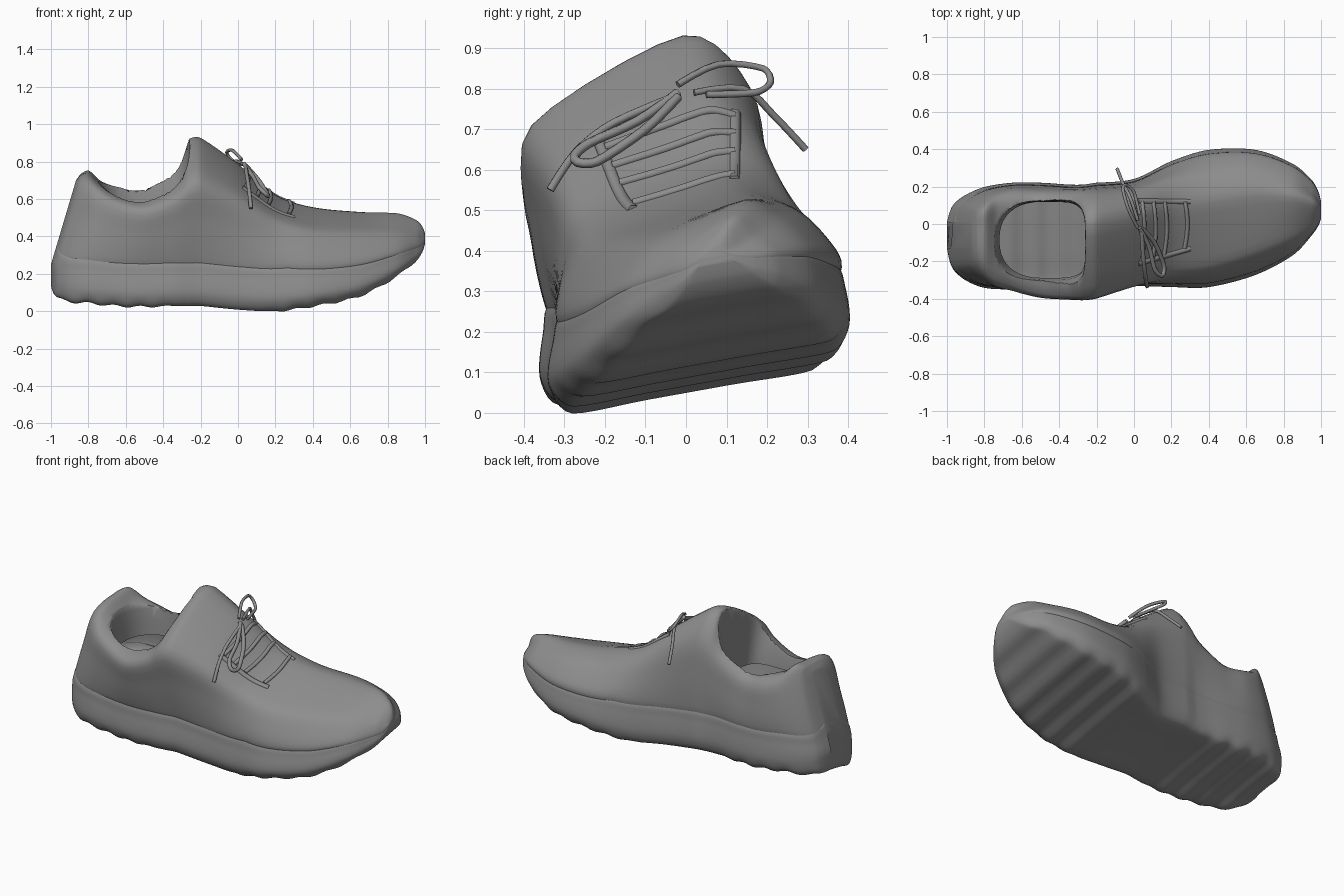
import bpy, bmesh, math
from mathutils import Vector

if "Cube" in bpy.data.objects:
    bpy.data.objects.remove(bpy.data.objects["Cube"])

# Stations: x, sole left y, sole right y, sole bottom z, shoulder left y, shoulder z, shoulder right y, crown z
STATIONS = [
    (-1.00, -.13, .01, .14, -.12, .67, .00, .70),
    (-.985, -.20, .065, .095, -.17, .68, .035, .72),
    (-.96, -.25, .11, .065, -.205, .695, .07, .735),
    (-.90, -.30, .155, .045, -.25, .69, .10, .745),
    (-.80, -.34, .197, .035, -.30, .65, .14, .69),
    (-.65, -.35, .22, .02, -.335, .59, .16, .655),
    (-.50, -.36, .22, .015, -.375, .56, .15, .65),
    (-.35, -.36, .21, .02, -.385, .62, .15, .75),
    (-.27, -.35, .21, .02, -.39, .69, .155, .915),
    (-.20, -.34, .22, .02, -.38, .71, .16, .93),
    (0.00, -.33, .24, .00, -.31, .62, .175, .79),
    (.20, -.335, .335, -.01, -.25, .50, .22, .62),
    (.40, -.335, .395, .015, -.22, .44, .25, .555),
    (.65, -.27, .395, .07, -.14, .43, .27, .53),
    (.85, -.165, .32, .18, -.06, .43, .23, .525),
    (.95, -.06, .235, .265, -.01, .41, .17, .49),
    (.985, -.01, .175, .31, .02, .395, .13, .455),
    (1.00, .03, .12, .355, .04, .39, .10, .415),
]


def smooth_path(points, closed, n):
    """Hermite spline through the points with tangents limited to the shorter neighbour."""
    p = [Vector(q) for q in points]
    count = len(p)

    def at(i):
        return p[i % count] if closed else p[max(0, min(count - 1, i))]

    def tangent(i):
        a, b, c = at(i - 1), at(i), at(i + 1)
        d = c - a
        reach = min((b - a).length, (c - b).length)
        return d * (reach / d.length) if d.length > 1e-6 else d * 0

    out = []
    for i in range(count if closed else count - 1):
        a, b, ta, tb = at(i), at(i + 1), tangent(i), tangent(i + 1)
        for k in range(n):
            t = k / n
            out.append(a * (2*t**3 - 3*t*t + 1) + ta * (t**3 - 2*t*t + t)
                       + b * (3*t*t - 2*t**3) + tb * (t**3 - t*t))
    if not closed:
        out.append(p[-1])
    return out


def clamp(v):
    return max(0.0, min(1.0, v))


def lean(x, y, z):
    """Slant the back of the heel forward towards the collar."""
    return (x + .14 * clamp((-.6 - x) / .4) * clamp((z - .25) / .47), y, z)


# Dark grey of the whole shoe
grey = bpy.data.materials.new("dark_grey")
grey.diffuse_color = (.27, .27, .27, 1)
grey.use_nodes = True
grey.node_tree.nodes["Principled BSDF"].inputs["Base Color"].default_value = grey.diffuse_color


def skin(name, rings):
    bm = bmesh.new()
    loops = [[bm.verts.new(c) for c in ring] for ring in rings]
    n = len(loops[0])
    for a, b in zip(loops, loops[1:]):
        for i in range(n):
            j = (i + 1) % n
            bm.faces.new((a[i], a[j], b[j], b[i]))
    bm.faces.new(loops[0])
    bm.faces.new(loops[-1])
    bmesh.ops.recalc_face_normals(bm, faces=bm.faces)
    mesh = bpy.data.meshes.new(name)
    bm.to_mesh(mesh)
    bm.free()
    mesh.materials.append(grey)
    obj = bpy.data.objects.new(name, mesh)
    bpy.context.collection.objects.link(obj)
    return obj


def drop_faces(obj, test):
    """Remove hidden inner faces so the shoe is a hollow shell."""
    bm = bmesh.new()
    bm.from_mesh(obj.data)
    bmesh.ops.delete(bm, geom=[f for f in bm.faces if test(f.calc_center_median(), f.normal)],
                     context='FACES')
    bm.to_mesh(obj.data)
    bm.free()


def sole_section(s):
    x, yl, yr, zb, tl, zl, tr, zt = s
    w, p = yr - yl, min(.24, .5 * (zl - zb))
    tread = .006 * math.sin(45 * x) * clamp((abs(x + .1) - .2) / .2)
    shape = [(.08, 0), (.35, 0), (.65, 0), (.94, 0), (1, .27), (.985, .75), (.95, 1.02),
             (.05, 1.02), (.015, .75), (0, .3)]
    return [(yl + u * w, zb + .18 * u * w + v * p + (tread if v == 0 else 0)) for u, v in shape]


def upper_section(s):
    x, yl, yr, zb, tl, zl, tr, zt = s
    w, p = yr - yl, min(.24, .5 * (zl - zb))
    zr = min(zl + .17 * (tr - tl), zt - .012)
    yc = .3 * tl + .7 * tr
    left = (yl + .025 * w, zb + .005 * w + p)
    right = (yr - .025 * w, zb + .175 * w + p)
    mid_l = ((left[0] + tl) / 2 - .03 * w, (left[1] + zl) / 2)
    mid_r = ((right[0] + tr) / 2 + .03 * w, (right[1] + zr) / 2)
    return [(yl + .1 * w, zb + .8 * p), (yr - .1 * w, zb + .15 * w + .8 * p), right, mid_r,
            (tr, zr), (yc, zt), (tl, zl), mid_l, left]


def loft(name, section, steps):
    rings = []
    for s in smooth_path(STATIONS, False, steps):
        rings.append([lean(s[0], q[0], q[1]) for q in smooth_path(section(s), True, 5)])
    return skin(name, rings)


def soften(obj, angle):
    bpy.ops.object.select_all(action='DESELECT')
    obj.select_set(True)
    bpy.context.view_layer.objects.active = obj
    bpy.ops.object.shade_smooth_by_angle(angle=math.radians(angle))


# Sole and upper
sole = loft("sole", sole_section, 8)
drop_faces(sole, lambda c, n: n.z > .8)
upper = loft("upper", upper_section, 6)

# Foot opening: stacked rings, round at the heel and square at the tongue
OPENING = [(.36, -.71, -.24, -.27, .11), (.50, -.72, -.25, -.29, .12), (.58, -.73, -.26, -.30, .12),
           (.66, -.74, -.26, -.33, .125), (.76, -.76, -.26, -.34, .135), (1.05, -.76, -.26, -.34, .135)]
rings = []
for z, x0, x1, y0, y1 in OPENING:
    ring = []
    for k in range(40):
        a = 2 * math.pi * k / 40
        c, s = math.cos(a), math.sin(a)
        e = .45 if c > 0 else .85
        ring.append(((x0 + x1) / 2 + (x1 - x0) / 2 * math.copysign(abs(c) ** e, c),
                     (y0 + y1) / 2 + (y1 - y0) / 2 * math.copysign(abs(s) ** e, s), z))
    rings.append(ring)
cutter = skin("opening_cutter", rings)
cutter.hide_render = True
cut = upper.modifiers.new("opening", 'BOOLEAN')
cut.operation, cut.object, cut.solver = 'DIFFERENCE', cutter, 'EXACT'
relax = upper.modifiers.new("soft_rim", 'SMOOTH')
relax.factor, relax.iterations = .5, 2
bpy.context.view_layer.objects.active = upper
for m in ("opening", "soft_rim"):
    bpy.ops.object.modifier_apply(modifier=m)
bpy.data.objects.remove(cutter)
drop_faces(upper, lambda c, n: n.z < -.8 or
           (-.74 < c.x < -.2 and -.3 < c.y < .13 and c.z < .5))
soften(upper, 60)
soften(sole, 60)
bpy.context.view_layer.update()


# Laces and lace strips
def cord(name, points, radius):
    curve = bpy.data.curves.new(name, 'CURVE')
    curve.dimensions = '3D'
    curve.bevel_depth, curve.bevel_resolution = radius, 1
    curve.use_fill_caps = True
    curve.materials.append(grey)
    path = smooth_path(points, False, 4)
    spline = curve.splines.new('POLY')
    spline.points.add(len(path) - 1)
    for pt, co in zip(spline.points, path):
        pt.co = (*co, 1)
    obj = bpy.data.objects.new(name, curve)
    bpy.context.collection.objects.link(obj)
    return obj


def on_upper(x, y, lift=0.0):
    hit, co, _, _ = upper.ray_cast((x, y, 2), (0, 0, -1))
    return (x, y, (co.z if hit else .6) + lift)


for side, y0, y1 in (("left", -.21, -.13), ("right", .12, .12)):
    cord("lace_strip_" + side, [on_upper(.02 + .28 * t / 6, y0 + (y1 - y0) * t / 6, -.008)
                                for t in range(7)], .016)
for i, x in enumerate((.04, .10, .16, .27)):
    ya, yb = -.21 + .3 * x, .12
    cord(f"lace_bar_{i + 1}", [on_upper(x + .015 * math.sin(3 * t), ya + (yb - ya) * t, 0)
                               for t in (0, .17, .33, .5, .67, .83, 1)], .012)

# Bow: two loops and two loose ends
cord("bow_loop_right", [(.02, -.02, .81), (-.03, .08, .86), (-.06, .19, .85), (-.04, .208, .815),
                        (0, .17, .79), (.03, .05, .785)], .009)
cord("bow_end_right", [(.02, .02, .79), (-.02, .14, .80), (-.06, .22, .73), (-.09, .295, .65)], .009)
cord("bow_loop_left", [(.03, -.02, .79), (.08, -.12, .72), (.11, -.24, .665), (.15, -.275, .625),
                       (.16, -.22, .62), (.11, -.1, .70), (.04, -.02, .78)], .012)
cord("bow_end_left", [(.04, -.03, .78), (.05, -.18, .715), (.06, -.27, .645), (.07, -.335, .55)], .011)
